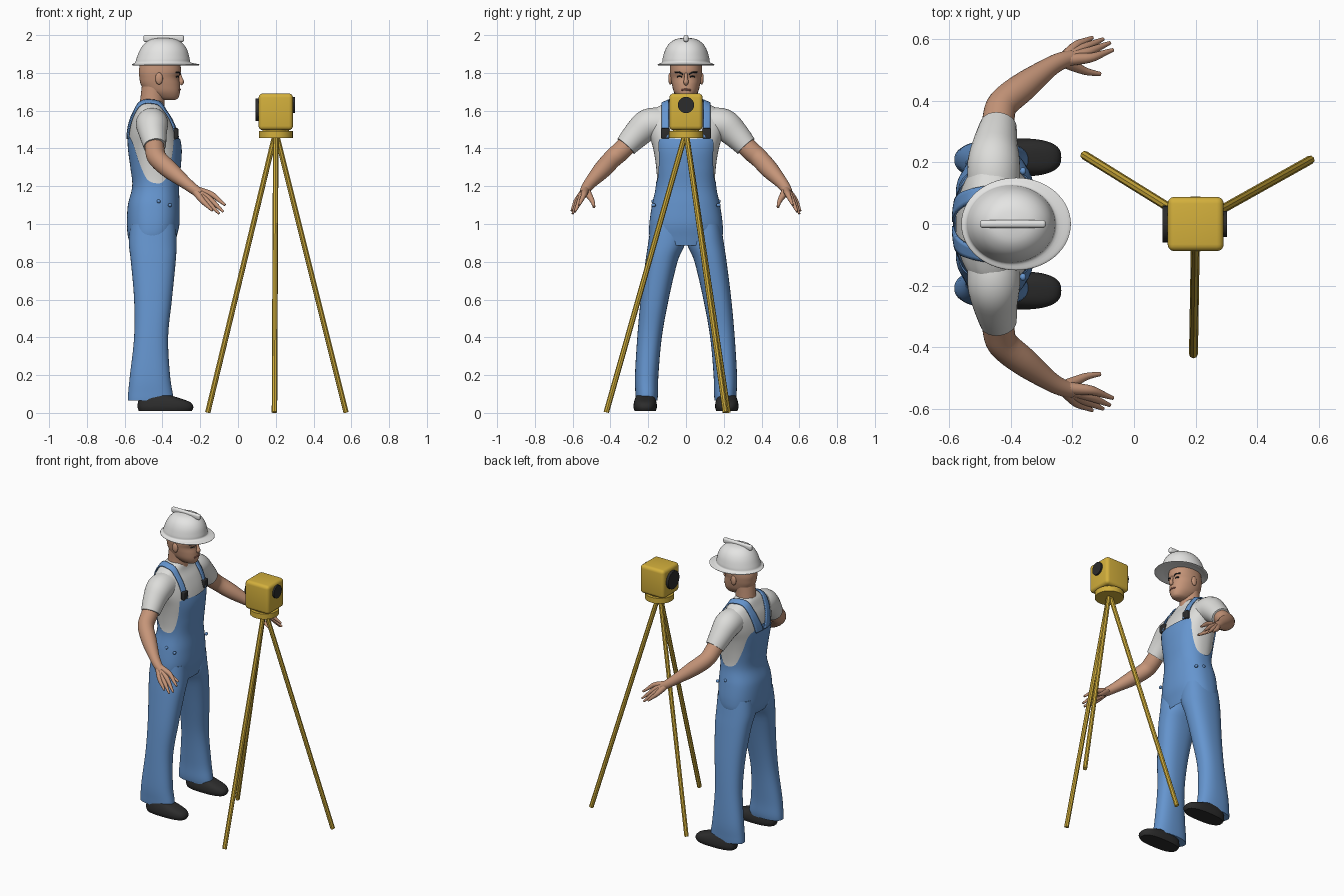
import bpy, bmesh
from math import sin, cos, pi, copysign
from mathutils import Vector
from mathutils.bvhtree import BVHTree

if "Cube" in bpy.data.objects:
    bpy.data.objects.remove(bpy.data.objects["Cube"])


def material(name, r, g, b):
    m = bpy.data.materials.new(name)
    m.use_nodes = True
    m.diffuse_color = (r, g, b, 1)
    m.node_tree.nodes["Principled BSDF"].inputs["Base Color"].default_value = (r, g, b, 1)
    return m


WHITE = material("helmet white", 0.78, 0.78, 0.77)
SHIRT = material("shirt white", 0.72, 0.72, 0.70)
DENIM = material("denim blue", 0.13, 0.30, 0.62)
SKIN = material("skin", 0.56, 0.30, 0.19)
LIPS = material("lips", 0.36, 0.14, 0.10)
BLACK = material("black", 0.025, 0.025, 0.025)
YELLOW = material("survey yellow", 0.65, 0.43, 0.045)


def finish(name, bm, mat, angle=0.7):
    bmesh.ops.recalc_face_normals(bm, faces=bm.faces)
    me = bpy.data.meshes.new(name)
    bm.to_mesh(me)
    bm.free()
    me.materials.append(mat)
    ob = bpy.data.objects.new(name, me)
    bpy.context.collection.objects.link(ob)
    bpy.ops.object.select_all(action="DESELECT")
    ob.select_set(True)
    bpy.context.view_layer.objects.active = ob
    bpy.ops.object.shade_smooth_by_angle(angle=angle)
    return ob


def grid(name, rows, mat, closed=True, caps=True):
    """Skin rows of points into a surface."""
    bm = bmesh.new()
    vs = [[bm.verts.new(p) for p in row] for row in rows]
    n = len(rows[0])
    for a, b in zip(vs, vs[1:]):
        for i in range(n if closed else n - 1):
            j = (i + 1) % n
            bm.faces.new((a[i], a[j], b[j], b[i]))
    if caps:
        bm.faces.new(vs[0])
        bm.faces.new(vs[-1])
    return finish(name, bm, mat)


def spline(pts, k=5):
    """Smooth curve through tuples of any length."""
    p = [pts[0]] + list(pts) + [pts[-1]]
    out = []
    for a, b, c, d in zip(p, p[1:], p[2:], p[3:]):
        for s in range(k):
            t = s / k
            out.append([0.5 * (2 * q + (r - o) * t + (2 * o - 5 * q + 4 * r - u) * t * t
                        + (3 * q - o - 3 * r + u) * t ** 3) for o, q, r, u in zip(a, b, c, d)])
    return out + [list(pts[-1])]


def point(ring, th, power=0.85, off=0.0):
    """Point on a horizontal rounded ring (z, back, front, y low, y high)."""
    z, xb, xf, y0, y1 = ring
    c, s = [copysign(abs(v) ** power, v) for v in (cos(th), sin(th))]
    return Vector(((xb + xf) / 2 + ((xf - xb) / 2 + off) * c, (y0 + y1) / 2 + ((y1 - y0) / 2 + off) * s, z))


def loft(name, rings, mat, n=40, power=0.85, k=5, off=0.0):
    return grid(name, [[point(r, 2 * pi * i / n, power, off) for i in range(n)]
                       for r in spline(rings, k)], mat)


def tube(name, pts, mat, n=16, k=4):
    """Round limb through (x, y, z, radius) points."""
    pts = spline(pts, k)
    rows = []
    for i, p in enumerate(pts):
        d = Vector(pts[min(i + 1, len(pts) - 1)][:3]) - Vector(pts[max(i - 1, 0)][:3])
        d.normalize()
        u = d.cross(Vector((0.3, 0.5, 1))).normalized()
        v = d.cross(u)
        rows.append([Vector(p[:3]) + p[3] * (u * cos(2 * pi * j / n) + v * sin(2 * pi * j / n)) for j in range(n)])
    return grid(name, rows, mat)


def box(name, loc, size, mat, bevel):
    bm = bmesh.new()
    bmesh.ops.create_cube(bm, size=1)
    bmesh.ops.scale(bm, vec=size, verts=bm.verts)
    bmesh.ops.bevel(bm, geom=bm.edges[:], offset=bevel, segments=4, profile=0.5, affect="EDGES")
    bmesh.ops.translate(bm, vec=loc, verts=bm.verts)
    return finish(name, bm, mat)


def ball(name, loc, size, mat):
    bm = bmesh.new()
    bmesh.ops.create_uvsphere(bm, u_segments=20, v_segments=12, radius=1)
    bmesh.ops.scale(bm, vec=size, verts=bm.verts)
    bmesh.ops.translate(bm, vec=loc, verts=bm.verts)
    return finish(name, bm, mat)


def rod(name, a, b, r, mat, n=40):
    a, b = Vector(a), Vector(b)
    bm = bmesh.new()
    bmesh.ops.create_cone(bm, cap_ends=True, segments=n, radius1=r, radius2=r, depth=(b - a).length)
    bmesh.ops.rotate(bm, matrix=(b - a).to_track_quat("Z", "Y").to_matrix(), verts=bm.verts)
    bmesh.ops.translate(bm, vec=(a + b) / 2, verts=bm.verts)
    return finish(name, bm, mat)


def surface(ob):
    return BVHTree.FromPolygons([v.co for v in ob.data.vertices], [p.vertices[:] for p in ob.data.polygons])


# Torso: shirt below, overalls as an outer layer with a scooped top edge
sym = lambda rows: [(z, xb, xf, -w, w) for z, xb, xf, w in rows]
body = sym([(0.885, -0.565, -0.335, 0.165), (0.93, -0.582, -0.325, 0.192), (1.0, -0.588, -0.310, 0.194),
            (1.1, -0.583, -0.309, 0.180), (1.2, -0.560, -0.312, 0.160), (1.3, -0.570, -0.303, 0.164),
            (1.4, -0.583, -0.298, 0.180), (1.48, -0.583, -0.315, 0.203), (1.55, -0.570, -0.345, 0.212),
            (1.6, -0.550, -0.375, 0.185), (1.635, -0.535, -0.388, 0.125), (1.655, -0.520, -0.40, 0.075)])
shirt = loft("shirt", body[3:], SHIRT, n=64, off=-0.006)
fine = spline(body, 10)


def ring_at(z):
    for a, b in zip(fine, fine[1:]):
        if z <= b[0]:
            t = (z - a[0]) / (b[0] - a[0])
            return [p + (q - p) * t for p, q in zip(a, b)]
    return fine[-1]


edge = spline([(0, 1.45), (0.7, 1.45), (0.85, 1.42), (1.0, 1.32), (1.2, 1.24), (1.5, 1.215),
               (1.9, 1.24), (2.2, 1.33), (2.5, 1.44), (pi + 0.01, 1.49)], 6)


def top_edge(th):
    th = abs((th + pi) % (2 * pi) - pi)
    for (a, za), (b, zb) in zip(edge, edge[1:]):
        if th <= b:
            return za + (zb - za) * (th - a) / (b - a)


N, M = 96, 40
rows = [[point(ring_at(0.885 + (top_edge(2 * pi * i / N) - 0.885) * j / M), 2 * pi * i / N)
         for i in range(N)] for j in range(M + 1)]
bib = grid("overalls_body", rows, DENIM, caps=False)

torso = surface(shirt)
for s, side in ((1, "left"), (-1, "right")):
    # Strap draped over the shoulder, closing in towards the middle of the back
    rows = []
    for j in range(41):
        phi = 0.05 + (pi - 0.05) * j / 40
        back = max(0, phi / pi - 0.5) * 2
        y, w = 0.11 - 0.07 * back, 0.018 + 0.016 * back
        d = Vector((cos(phi), 0, sin(phi)))
        row = []
        for i in range(5):
            o = Vector((-0.45, s * (y + w * (i / 2 - 1)), 1.45))
            row.append(torso.ray_cast(o + d * 0.6, -d)[0] + d * 0.009)
        rows.append(row)
    strap = grid(side + "_strap", rows, DENIM, closed=False, caps=False)
    mod = strap.modifiers.new("thickness", "SOLIDIFY")
    mod.thickness, mod.offset = 0.008, 0
    hit = torso.ray_cast(Vector((1, s * 0.11, 1.48)), Vector((-1, 0, 0)))[0]
    box(side + "_buckle", hit + Vector((0.008, 0, 0)), (0.024, 0.045, 0.055), BLACK, 0.006)
    for x, z in ((-0.42, 1.12), (-0.36, 1.10)):
        ball(side + "_hip_button", (x, s * 0.172, z), (0.01, 0.012, 0.01), DENIM)

    # Trouser leg and shoe
    def lower(rows):
        return [(z, xb, xf, s * a, s * b) for z, xb, xf, a, b in rows]
    loft(side + "_trouser_leg", lower([
        (0.065, -0.583, -0.342, 0.152, 0.266), (0.1, -0.582, -0.345, 0.148, 0.268),
        (0.2, -0.572, -0.36, 0.146, 0.27), (0.4, -0.55, -0.37, 0.128, 0.258),
        (0.6, -0.55, -0.35, 0.092, 0.24), (0.8, -0.567, -0.33, 0.045, 0.215),
        (0.9, -0.578, -0.325, 0.005, 0.2), (1.0, -0.57, -0.33, 0.015, 0.185)]), DENIM)
    loft(side + "_shoe", lower([
        (0.01, -0.525, -0.245, 0.16, 0.272), (0.03, -0.532, -0.236, 0.154, 0.278),
        (0.055, -0.53, -0.25, 0.156, 0.276), (0.075, -0.525, -0.3, 0.162, 0.27),
        (0.1, -0.52, -0.38, 0.17, 0.26)]), BLACK, power=0.75, k=3)

    # Sleeve, arm and hand
    def limb(name, pts, mat, **kw):
        tube(side + name, [(x, s * y, z, r) for x, y, z, r in pts], mat, **kw)
    limb("_sleeve", [(-0.455, 0.13, 1.53, 0.085), (-0.455, 0.2, 1.525, 0.085),
                     (-0.45, 0.26, 1.475, 0.073), (-0.44, 0.318, 1.412, 0.06)], SHIRT, n=28)
    limb("_arm", [(-0.445, 0.28, 1.45, 0.05), (-0.44, 0.34, 1.39, 0.052), (-0.425, 0.39, 1.345, 0.05),
                  (-0.36, 0.445, 1.285, 0.047), (-0.28, 0.505, 1.22, 0.033),
                  (-0.235, 0.53, 1.185, 0.028), (-0.2, 0.54, 1.16, 0.025)], SKIN, n=24)
    wrist = Vector((-0.235, 0.53, 1.185))
    for finger, tip, spread in (("index", (-0.068, 0.565, 1.10), -1.5), ("middle", (-0.078, 0.588, 1.065), -0.5),
                                ("ring", (-0.10, 0.60, 1.055), 0.5), ("little", (-0.135, 0.605, 1.07), 1.5)):
        tip = Vector(tip)
        knuckle = wrist.lerp(tip, 0.55) + Vector((-0.004, 0.006, -0.006)) * spread
        knuckle.z += 0.008
        limb("_" + finger + "_finger", [(*wrist, 0.02), (*wrist.lerp(knuckle, 0.5), 0.019), (*knuckle, 0.015),
             (*knuckle.lerp(tip, 0.6), 0.010), (*tip, 0.006)], SKIN, n=12)
    limb("_thumb", [(*wrist, 0.02), (-0.2, 0.515, 1.155, 0.018), (-0.155, 0.495, 1.12, 0.012),
                    (-0.11, 0.487, 1.09, 0.007)], SKIN, n=12)

# Neck and head
tube("neck", [(-0.455, 0, 1.60, 0.068), (-0.452, 0, 1.67, 0.064), (-0.44, 0, 1.75, 0.066)], SKIN, n=28)
head = loft("head", sym([
    (1.656, -0.40, -0.335, 0.022), (1.668, -0.44, -0.316, 0.042), (1.70, -0.49, -0.307, 0.064),
    (1.74, -0.515, -0.308, 0.075), (1.775, -0.522, -0.313, 0.081), (1.81, -0.525, -0.302, 0.085),
    (1.87, -0.515, -0.308, 0.083)]), SKIN, power=0.92)
tube("nose", [(-0.312, 0, 1.80, 0.008), (-0.303, 0, 1.77, 0.010), (-0.300, 0, 1.752, 0.014),
              (-0.306, 0, 1.738, 0.009)], SKIN, n=12)
face = surface(head)


def face_line(name, pts, r, mat):
    out = []
    for y, z in pts:
        x = face.ray_cast(Vector((0, y, z)), Vector((-1, 0, 0)))[0].x
        out.append((x, y, z, r))
    tube(name, out, mat, n=8)


for s, side in ((1, "left"), (-1, "right")):
    face_line(side + "_eyebrow", [(s * 0.016, 1.792), (s * 0.035, 1.803), (s * 0.058, 1.804)], 0.004, BLACK)
    face_line(side + "_eye", [(s * 0.022, 1.780), (s * 0.034, 1.782), (s * 0.046, 1.780)], 0.004, BLACK)
    ball(side + "_ear", (-0.418, s * 0.083, 1.77), (0.02, 0.011, 0.032), SKIN)
face_line("mouth", [(-0.026, 1.708), (0, 1.712), (0.026, 1.708)], 0.005, LIPS)

# Safety helmet with brim and top ridge
loft("helmet", sym([
    (1.85, -0.52, -0.28, 0.11), (1.84, -0.555, -0.215, 0.144), (1.846, -0.56, -0.208, 0.149),
    (1.855, -0.545, -0.25, 0.128), (1.875, -0.538, -0.256, 0.124), (1.92, -0.52, -0.268, 0.111),
    (1.955, -0.495, -0.292, 0.089), (1.978, -0.46, -0.33, 0.055), (1.987, -0.40, -0.39, 0.004)]),
    WHITE, n=56, power=1, k=4)
box("helmet_ridge", (-0.393, 0, 1.982), (0.215, 0.026, 0.036), WHITE, 0.011)

# Surveying instrument
box("instrument_body", (0.2, 0, 1.594), (0.182, 0.176, 0.194), YELLOW, 0.022)
rod("instrument_base", (0.2, 0, 1.456), (0.2, 0, 1.492), 0.09, YELLOW)
rod("instrument_collar", (0.2, 0, 1.485), (0.2, 0, 1.51), 0.07, YELLOW)
rod("front_lens", (0.28, 0, 1.63), (0.302, 0, 1.63), 0.043, BLACK)
rod("rear_dial", (0.12, 0, 1.605), (0.092, 0, 1.605), 0.06, BLACK, n=24)

# Tripod
for i, (x, y) in enumerate(((-0.16, 0.223), (0.572, 0.208), (0.193, -0.422))):
    top = Vector((0.2, 0, 1.46)).lerp(Vector((x, y, 1.46)), 0.02)
    rod("tripod_leg_%d" % (i + 1), (x, y, 0.003), top, 0.0145, YELLOW, n=8)
